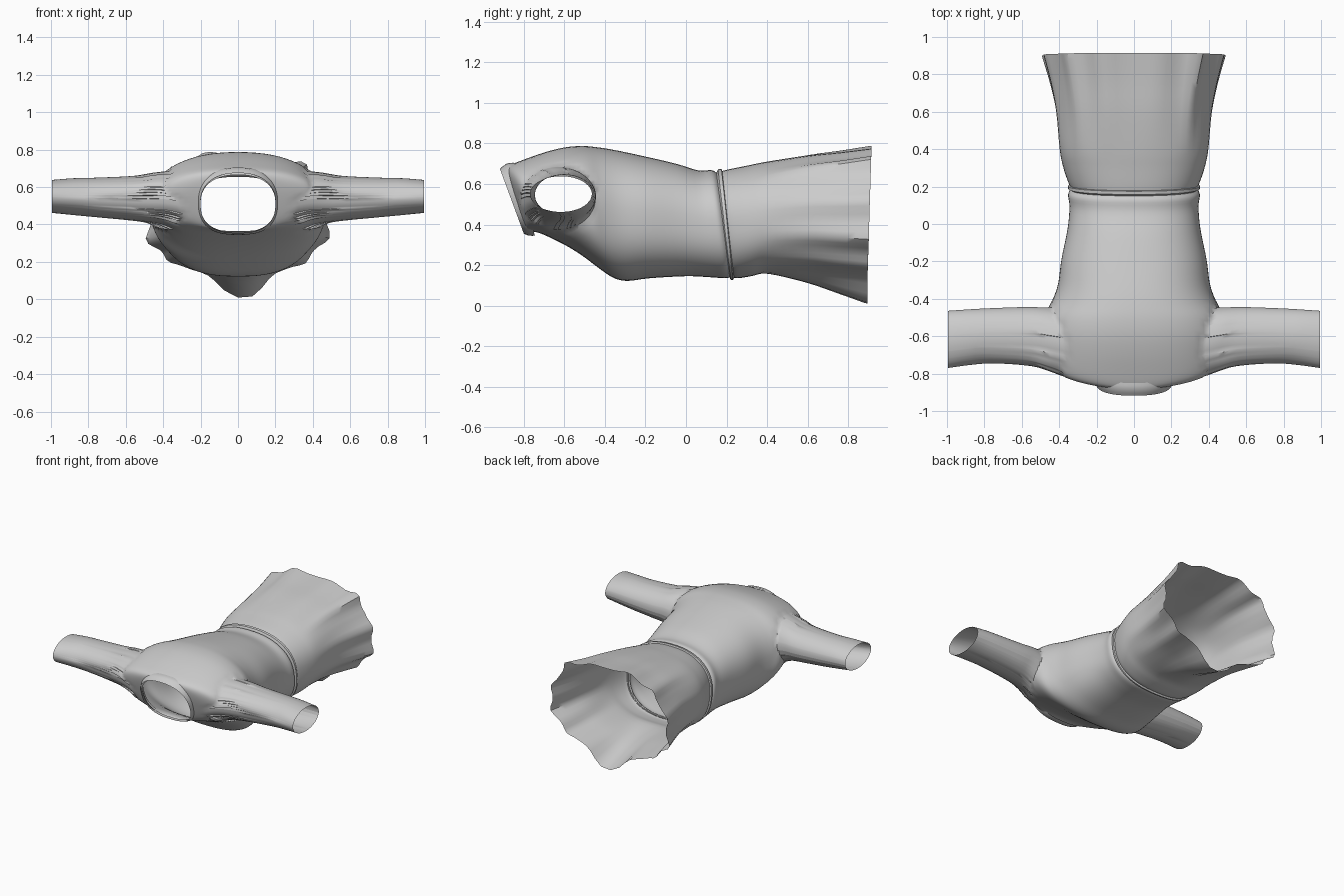
import bpy, bmesh, math

if "Cube" in bpy.data.objects:
    bpy.data.objects.remove(bpy.data.objects["Cube"])

SEG = 72


def finish(name, bm):
    bmesh.ops.recalc_face_normals(bm, faces=bm.faces)
    me = bpy.data.meshes.new(name)
    bm.to_mesh(me)
    bm.free()
    ob = bpy.data.objects.new(name, me)
    bpy.context.collection.objects.link(ob)
    bpy.ops.object.select_all(action='DESELECT')
    ob.select_set(True)
    bpy.context.view_layer.objects.active = ob
    bpy.ops.object.shade_smooth_by_angle(angle=math.radians(40))
    return ob


def smooth_rows(rows, steps):
    """Catmull-Rom interpolation through rows of numbers."""
    out = []
    for i in range(len(rows) - 1):
        p0, p1 = rows[max(i - 1, 0)], rows[i]
        p2, p3 = rows[i + 1], rows[min(i + 2, len(rows) - 1)]
        for k in range(steps):
            t = k / steps
            out.append([b + 0.5 * t * (c - a + t * (2*a - 5*b + 4*c - d + t * (3*(b - c) + d - a)))
                        for a, b, c, d in zip(p0, p1, p2, p3)])
    return out + [list(rows[-1])]


def ring_point(row, a, swell=0.0):
    """Tilted superellipse ring: y top, z top, y bottom, z bottom, half width."""
    yt, zt, yb, zb, w = row
    c, s = math.cos(a), math.sin(a)
    n = 2.3 if s > 0 else 2.55
    u = math.copysign(abs(c) ** (2 / n), c)
    v = math.copysign(abs(s) ** (2 / n), s)
    h = (v + 1) / 2
    return (w * u + swell * c, yb + (yt - yb) * h, zb + (zt - zb) * h + swell * s)


def loft(bm, rows, swell=None):
    rings = []
    for r in rows:
        ring = []
        for i in range(SEG):
            a = 2 * math.pi * i / SEG
            ring.append(bm.verts.new(ring_point(r, a, swell(r, a) if swell else 0)))
        rings.append(ring)
    for r0, r1 in zip(rings, rings[1:]):
        for i in range(SEG):
            j = (i + 1) % SEG
            bm.faces.new((r0[i], r0[j], r1[j], r1[i]))


# Bodice: neck to waist
bodice = [
    (-.885, .665, -.785, .36, .20), (-.875, .685, -.765, .365, .31),
    (-.85, .70, -.73, .36, .40), (-.80, .72, -.68, .34, .44),
    (-.70, .755, -.59, .295, .46), (-.60, .78, -.51, .245, .47),
    (-.51, .787, -.43, .185, .465), (-.43, .78, -.36, .138, .43),
    (-.34, .765, -.29, .122, .405), (-.2, .735, -.18, .135, .388),
    (-.05, .70, 0, .145, .355), (.06, .667, .12, .14, .345),
    (.125, .668, .19, .135, .352), (.15, .655, .22, .14, .335)]
bm = bmesh.new()
loft(bm, smooth_rows(bodice, 4))

# Sleeves: open an armhole, then extend its rim outwards
YC, RY, ZC, RZ = -.63, .185, .53, .155
sleeve = smooth_rows([(.47, YC, RY, ZC, RZ), (.53, -.617, .172, .54, .137),
                      (.62, -.602, .158, .54, .12), (.80, -.598, .147, .545, .105),
                      (.90, -.605, .148, .549, .098), (.995, -.617, .153, .55, .088)], 3)
for side in (-1, 1):
    hole = []
    for f in bm.faces:
        c = f.calc_center_median()
        if c.x * side > .25 and ((c.y - YC) / RY) ** 2 + ((c.z - ZC) / RZ) ** 2 < 1:
            hole.append(f)
    bmesh.ops.delete(bm, geom=hole, context='FACES')
    rim = [e for e in bm.edges if len(e.link_faces) == 1
           and all(v.co.x * side > .25 and v.co.y < -.35 for v in e.verts)]
    cur, ang, x0 = {}, {}, {}
    for v in {v for e in rim for v in e.verts}:
        a = math.atan2((v.co.z - ZC) / RZ, (v.co.y - YC) / RY)
        v.co.y, v.co.z = YC + RY * math.cos(a), ZC + RZ * math.sin(a)
        cur[v], ang[v], x0[v] = v, a, abs(v.co.x)
    pairs = [tuple(e.verts) for e in rim]
    for x, yc, ry, zc, rz in sleeve[1:]:
        t = (x - .47) / .525
        nxt = {}
        for v, a in ang.items():
            xx = x0[v] + (.995 - x0[v]) * t
            nxt[v] = bm.verts.new((side * xx, yc + ry * math.cos(a), zc + rz * math.sin(a)))
        for p, q in pairs:
            bm.faces.new((cur[p], cur[q], nxt[q], nxt[p]))
        cur = nxt
finish("bodice_and_sleeves", bm)

# Collar: flared band around the neck
bm = bmesh.new()
loft(bm, smooth_rows([(-.85, .705, -.745, .345, .225), (-.885, .70, -.775, .345, .215),
                      (-.918, .675, -.80, .355, .20)], 2))
finish("collar", bm)

# Waistband: thin raised ridge
bm = bmesh.new()
loft(bm, [(.15, .655, .215, .14, .335), (.158, .672, .22, .128, .352),
          (.175, .675, .232, .126, .352), (.18, .66, .238, .14, .338)])
finish("waistband", bm)

# Skirt: flared with folds that grow towards the hem
folds = [(-88, .125, 11), (-14, .05, 9), (197, .055, 9), (-45, .02, 7), (222, .02, 7),
         (8, .035, 8), (172, .035, 8), (47, .05, 7), (136, .03, 7), (108, .03, 9), (75, .01, 8)]


def flutes(row, a):
    grow = min(max((row[0] - .36) / .55, 0), 1) ** 1.1
    total = 0
    for deg, amp, wid in folds:
        d = (math.degrees(a) - deg + 180) % 360 - 180
        total += amp * math.exp(-(d / wid) ** 2)
    return total * grow


skirt = [(.165, .66, .23, .14, .338), (.21, .672, .255, .135, .355),
         (.30, .69, .32, .145, .38), (.40, .71, .41, .163, .397),
         (.60, .74, .60, .16, .405), (.76, .755, .75, .145, .425),
         (.915, .772, .895, .13, .455)]
bm = bmesh.new()
loft(bm, smooth_rows(skirt, 4), flutes)
finish("skirt", bm)
